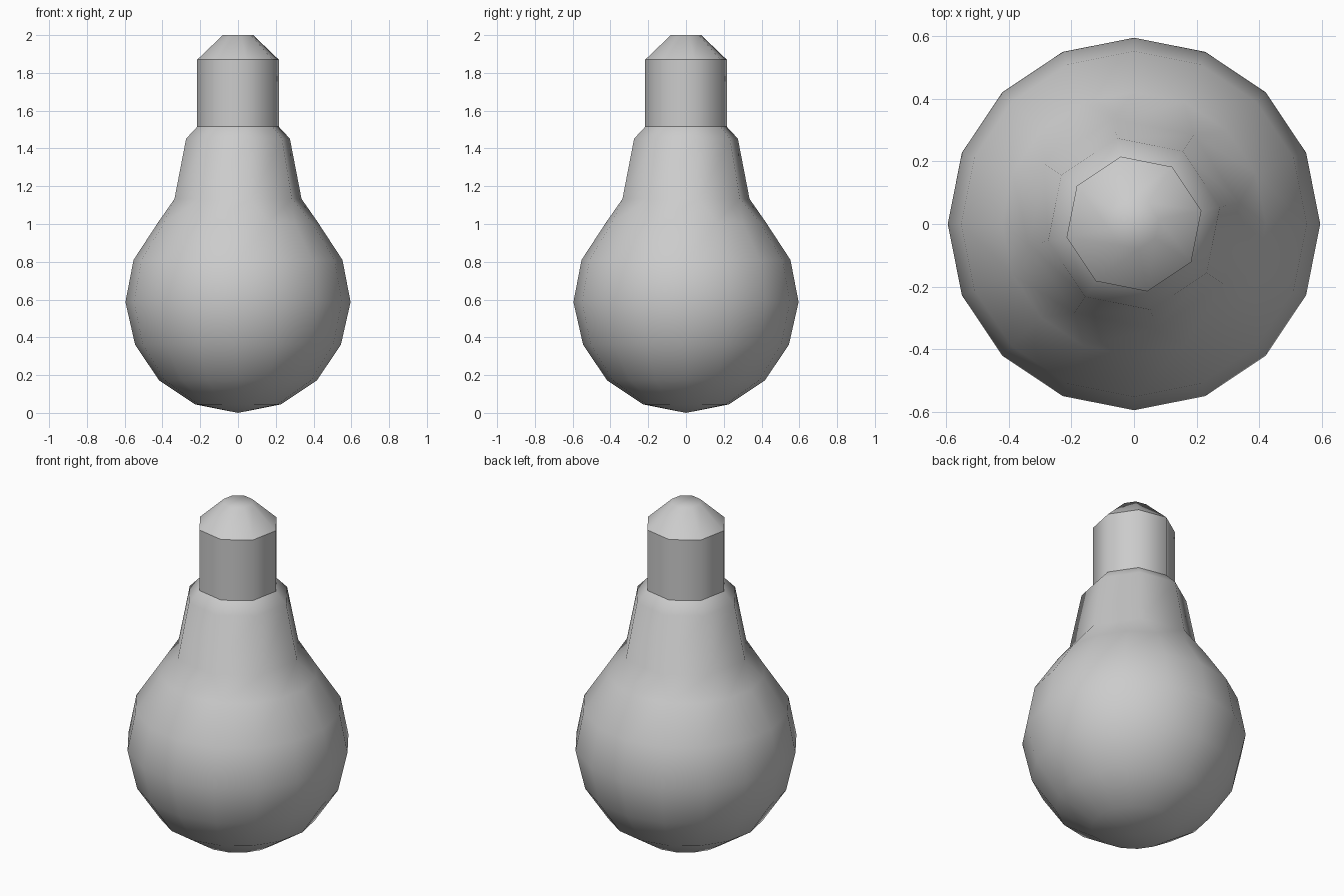
import bpy, bmesh
from math import cos, sin, pi

if "Cube" in bpy.data.objects:
    bpy.data.objects.remove(bpy.data.objects["Cube"], do_unlink=True)

grey = bpy.data.materials.new("light_grey")
grey.use_nodes = True
colour = (0.6, 0.6, 0.6, 1)
grey.diffuse_color = colour
grey.node_tree.nodes["Principled BSDF"].inputs["Base Color"].default_value = colour

TWIST = pi / 16  # the octagonal parts sit half a bulb facet round


def ring(bm, radius, z, sides, turn=0.0):
    angles = [turn + 2 * pi * i / sides for i in range(sides)]
    return [bm.verts.new((radius * cos(a), radius * sin(a), z)) for a in angles]


def skin(bm, low, high):
    n = len(low)
    for i in range(n):
        j = (i + 1) % n
        bm.faces.new((low[i], low[j], high[j], high[i]))


def lathe(bm, profile, sides, turn=0.0):
    rings = [ring(bm, r, z, sides, turn) for r, z in profile]
    for low, high in zip(rings, rings[1:]):
        skin(bm, low, high)
    return rings


def finish(bm, name):
    bmesh.ops.recalc_face_normals(bm, faces=bm.faces)
    for f in bm.faces:
        f.smooth = True
    mesh = bpy.data.meshes.new(name)
    bm.to_mesh(mesh)
    bm.free()
    mesh.materials.append(grey)
    bpy.context.collection.objects.link(bpy.data.objects.new(name, mesh))


# Glass bulb: sixteen-sided globe that narrows into an eight-sided neck
bm = bmesh.new()
globe = lathe(bm, [(0.227, 0.045), (0.418, 0.172), (0.545, 0.362),
                   (0.596, 0.587), (0.553, 0.81), (0.422, 1.01)], 16)
neck = lathe(bm, [(0.343, 1.133), (0.28, 1.452), (0.22, 1.515)], 8, TWIST)
pole = bm.verts.new((0, 0, 0))
for i in range(16):
    bm.faces.new((pole, globe[0][(i + 1) % 16], globe[0][i]))
# Each neck corner meets one globe facet, each neck side meets the next one
wide, narrow = globe[-1], neck[0]
for i in range(8):
    a, b, c = (wide[(2 * i + k) % 16] for k in range(3))
    bm.faces.new((a, b, narrow[i]))
    bm.faces.new((b, c, narrow[(i + 1) % 8], narrow[i]))
finish(bm, "glass_bulb")

# Straight octagonal socket sleeve
bm = bmesh.new()
lathe(bm, [(0.22, 1.515), (0.22, 1.87)], 8, TWIST)
finish(bm, "socket_sleeve")

# Tapered contact tip, separate so its rim stays crisp
bm = bmesh.new()
tip = lathe(bm, [(0.22, 1.87), (0.082, 2.0)], 8, TWIST)
bm.faces.new(tip[-1])
finish(bm, "contact_tip")
